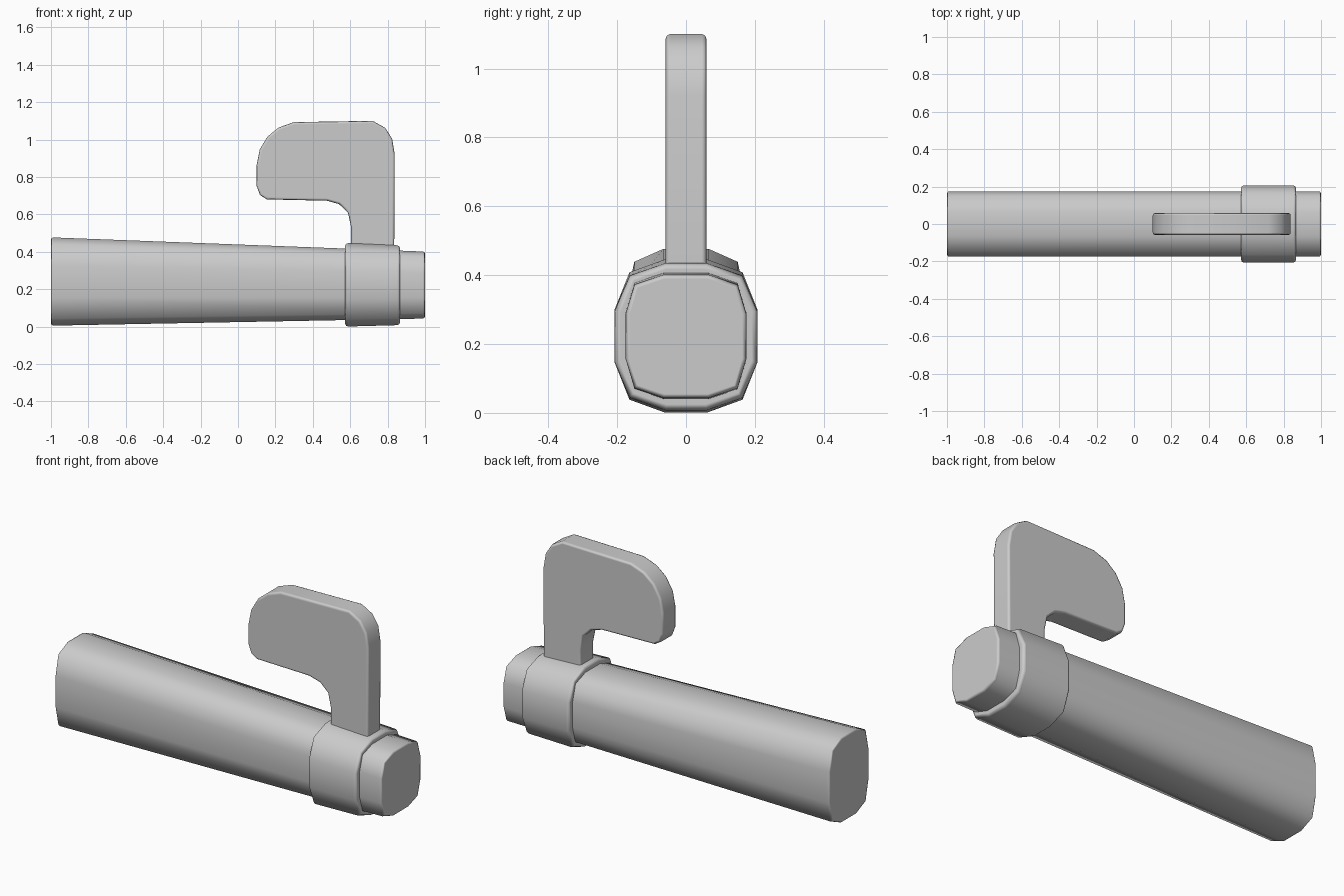
import bpy, bmesh

if "Cube" in bpy.data.objects:
    bpy.data.objects.remove(bpy.data.objects["Cube"])


def loft(name, rings, bevel, segments=2):
    """Skin matching rings of points, cap the ends and round the rim edges."""
    bm = bmesh.new()
    loops = [[bm.verts.new(p) for p in ring] for ring in rings]
    n = len(loops[0])
    for a, b in zip(loops, loops[1:]):
        for i in range(n):
            j = (i + 1) % n
            bm.faces.new((a[i], a[j], b[j], b[i]))
    bm.faces.new(loops[0][::-1])
    bm.faces.new(loops[-1])
    bmesh.ops.recalc_face_normals(bm, faces=bm.faces)
    for f in bm.faces:
        f.smooth = True
    mesh = bpy.data.meshes.new(name)
    bm.to_mesh(mesh)
    bm.free()
    obj = bpy.data.objects.new(name, mesh)
    bpy.context.collection.objects.link(obj)
    mod = obj.modifiers.new("rim_bevel", 'BEVEL')
    mod.width = bevel
    mod.segments = segments
    mod.limit_method = 'ANGLE'
    mod.angle_limit = 1.2
    mod.harden_normals = True
    return obj


def section(x, quarter, z_low, z_high, y_mid=0.0):
    """Mirror a unit-height quarter outline into a 12-sided ring at x."""
    mid, half = (z_low + z_high) / 2, (z_high - z_low) / 2
    q = quarter
    pts = (q + [(-y, z) for y, z in q[::-1]]
           + [(-y, -z) for y, z in q] + [(y, -z) for y, z in q[::-1]])
    return [(x, y + y_mid, mid + z * half) for y, z in pts]


# Tapered grip, taller at the back end
grip_q = [(0.175, 0.37), (0.15, 0.84), (0.065, 1.0)]
loft("grip", [section(-1.0, grip_q, 0.005, 0.477),
              section(1.0, grip_q, 0.043, 0.401)], 0.012)

# Collar clamped around the grip
collar_q = [(0.207, 0.35), (0.164, 0.83), (0.06, 1.0)]
loft("collar", [section(0.572, collar_q, 0.0, 0.447),
                section(0.867, collar_q, 0.008, 0.434)], 0.017)

# Flat hooked lever standing on the collar
outline = [(0.605, 0.40), (0.605, 0.53), (0.588, 0.61), (0.54, 0.655),
           (0.475, 0.673), (0.155, 0.68), (0.118, 0.703), (0.10, 0.75),
           (0.10, 0.866), (0.116, 0.946), (0.158, 1.016), (0.217, 1.064),
           (0.298, 1.093), (0.72, 1.10), (0.786, 1.063), (0.824, 1.005),
           (0.838, 0.92), (0.835, 0.40)]
loft("lever", [[(x, y, z) for x, z in outline] for y in (-0.059, 0.059)], 0.013)
